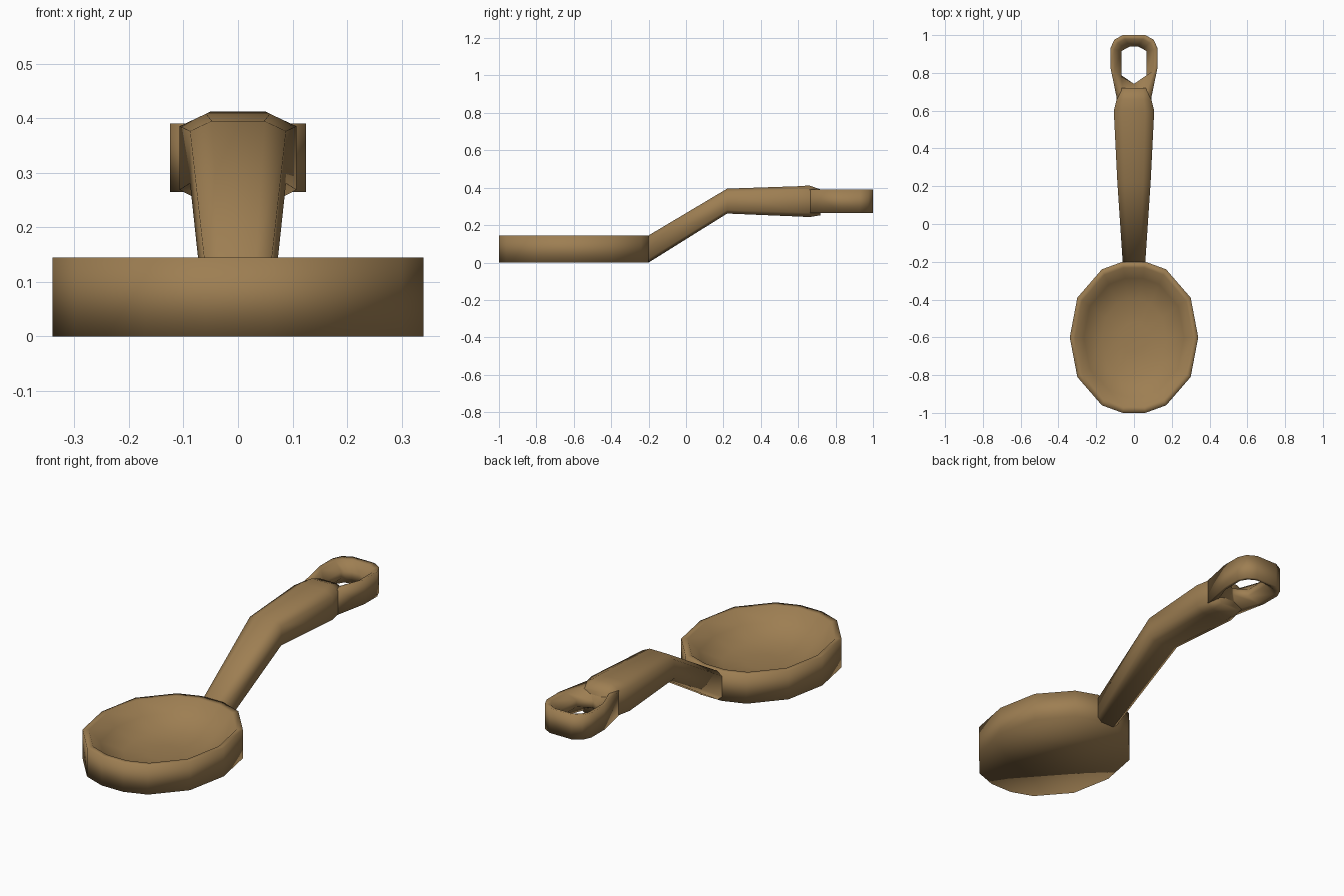
import bpy, bmesh

if "Cube" in bpy.data.objects:
    bpy.data.objects.remove(bpy.data.objects["Cube"])

wood = bpy.data.materials.new("warm brown wood")
wood.diffuse_color = (0.34, 0.21, 0.085, 1)
wood.use_nodes = True
wood.node_tree.nodes["Principled BSDF"].inputs["Base Color"].default_value = wood.diffuse_color


def mirrored(half):
    """Close a right-hand outline with its mirror image."""
    return half + [(-x, y) for x, y in reversed(half)]


def loft(name, rings, cap_ends=True, close=False):
    """Skin equal-sized rings of points into one smooth part."""
    bm = bmesh.new()
    loops = [[bm.verts.new(p) for p in r] for r in rings]
    pairs = list(zip(loops, loops[1:]))
    if close:
        pairs.append((loops[-1], loops[0]))
    for a, b in pairs:
        for i in range(len(a)):
            j = (i + 1) % len(a)
            bm.faces.new((a[i], a[j], b[j], b[i]))
    if cap_ends and not close:
        bm.faces.new(loops[0])
        bm.faces.new(loops[-1])
    bmesh.ops.recalc_face_normals(bm, faces=bm.faces)
    for f in bm.faces:
        f.smooth = True
    mesh = bpy.data.meshes.new(name)
    bm.to_mesh(mesh)
    bm.free()
    mesh.materials.append(wood)
    ob = bpy.data.objects.new(name, mesh)
    bpy.context.collection.objects.link(ob)
    return ob


# Bowl: straight outer wall, flat base, thin rim and hollow inside
outline = mirrored([(0.06, -0.20), (0.17, -0.24), (0.30, -0.39), (0.34, -0.60),
                    (0.30, -0.81), (0.17, -0.96), (0.06, -1.0)])


def bowl_ring(s, z):
    return [(x * s, -0.6 + (y + 0.6) * s, z) for x, y in outline]


loft("bowl", [bowl_ring(s, z) for s, z in
              ((1, 0), (1, 0.145), (0.92, 0.145), (0.78, 0.085), (0.5, 0.04), (0.2, 0.03))])

# Handle: chamfered cross-sections (y, half width, bottom, top)
sections = [(-0.20, 0.06, 0.0, 0.145), (0.22, 0.088, 0.262, 0.395),
            (0.60, 0.107, 0.246, 0.408), (0.66, 0.092, 0.243, 0.412),
            (0.72, 0.085, 0.253, 0.39)]
rings = []
for y, w, lo, hi in sections:
    c = (hi - lo) * 0.14
    prof = mirrored([(w * 0.55, hi), (w, hi - c), (w, lo + c), (w * 0.6, lo)])
    rings.append([(x, y, z) for x, z in prof])
loft("handle", rings)

# Hanging loop: outer band funnelling into a six-sided hole
outer = mirrored([(0.06, 1.0), (0.105, 0.975), (0.125, 0.93), (0.125, 0.83), (0.09, 0.66)])
hole = mirrored([(0.022, 0.94), (0.045, 0.928), (0.066, 0.915), (0.066, 0.78), (0.004, 0.745)])


def loop_ring(t, z):
    return [(a + (c - a) * t, b + (d - b) * t, z) for (a, b), (c, d) in zip(outer, hole)]


loft("hanging_loop", [loop_ring(t, z) for t, z in
                      ((0, 0.265), (0, 0.39), (0.35, 0.385), (1, 0.345),
                       (1, 0.31), (0.35, 0.268))], close=True)
